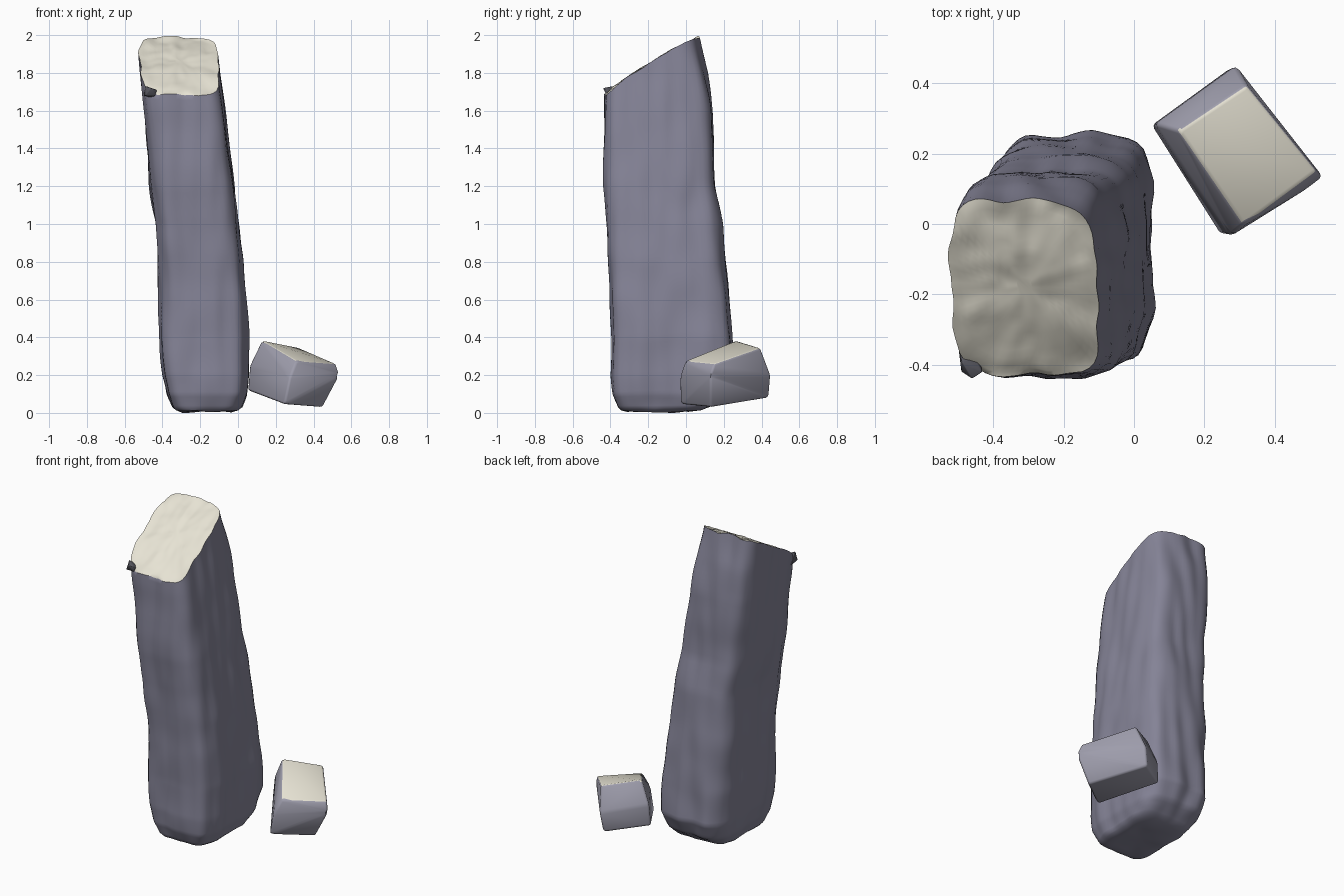
import bpy, bmesh, math
from mathutils import Vector, noise

if "Cube" in bpy.data.objects:
    bpy.data.objects.remove(bpy.data.objects["Cube"])

# Pillar outline by height: z, x min, x max, y min, y max
OUTLINE = [
    (0.0, -0.31, -0.02, -0.33, 0.03), (0.03, -0.345, 0.02, -0.355, 0.12),
    (0.1, -0.375, 0.045, -0.38, 0.21), (0.2, -0.395, 0.052, -0.39, 0.255),
    (0.4, -0.41, 0.055, -0.39, 0.24), (0.8, -0.425, 0.025, -0.405, 0.205),
    (1.0, -0.43, 0.0, -0.42, 0.19), (1.2, -0.46, -0.025, -0.435, 0.155),
    (1.6, -0.5, -0.075, -0.43, 0.135), (1.8, -0.515, -0.10, -0.425, 0.105),
    (2.0, -0.53, -0.115, -0.42, 0.065)]
TOP_SLOPE = [(-0.43, 1.68), (-0.3, 1.785), (-0.1, 1.91), (0.07, 1.995)]
SEG, ROWS = 80, 80


def material(name, *rgb):
    m = bpy.data.materials.new(name)
    m.diffuse_color = (*rgb, 1)
    m.use_nodes = True
    m.node_tree.nodes["Principled BSDF"].inputs["Base Color"].default_value = m.diffuse_color
    return m


SLATE = material("slate", 0.235, 0.23, 0.31)
PALE = material("pale_stone", 0.80, 0.77, 0.66)
ROCK = material("rock_grey", 0.34, 0.335, 0.41)
DARK = material("dark_chip", 0.10, 0.10, 0.12)


def lerp_table(table, t):
    t = max(table[0][0], min(table[-1][0], t))
    for a, b in zip(table, table[1:]):
        if t <= b[0]:
            f = (t - a[0]) / (b[0] - a[0])
            return [p + (q - p) * f for p, q in zip(a[1:], b[1:])]


def section_point(z, ang, scale=1.0):
    x0, x1, y0, y1 = lerp_table(OUTLINE, z)
    c, s = math.cos(ang), math.sin(ang)
    r = (abs(c) ** 4.8 + abs(s) ** 4.8) ** (-1 / 4.8) * scale
    return ((x0 + x1) / 2 + (x1 - x0) / 2 * c * r,
            (y0 + y1) / 2 + (y1 - y0) / 2 * s * r)


def top_height(x, y):
    bump = noise.noise(Vector((x * 9, y * 9, 3.3)))
    bump += 0.5 * noise.noise(Vector((x * 22, y * 22, 5.1)))
    return lerp_table(TOP_SLOPE, y)[0] + 0.014 * bump


def add_object(name, bm, angle, mats):
    bmesh.ops.recalc_face_normals(bm, faces=bm.faces)
    me = bpy.data.meshes.new(name)
    for m in mats:
        me.materials.append(m)
    bm.to_mesh(me)
    bm.free()
    ob = bpy.data.objects.new(name, me)
    bpy.context.collection.objects.link(ob)
    bpy.ops.object.select_all(action='DESELECT')
    ob.select_set(True)
    bpy.context.view_layer.objects.active = ob
    bpy.ops.object.shade_smooth_by_angle(angle=math.radians(angle))


# Leaning stone pillar: lofted rings with vertical weathering
bm = bmesh.new()
rings = []
angles = [2 * math.pi * i / SEG for i in range(SEG)]
for k in (0.15, 0.4, 0.7, 0.9):
    ring = []
    for a in angles:
        x, y = section_point(0.0, a, k)
        n = noise.noise(Vector((x * 8, y * 8, 0.7)))
        ring.append(bm.verts.new((x, y, 0.008 + 0.01 * n)))
    rings.append(ring)
for j in range(ROWS + 1):
    t = (j / ROWS) ** 1.3
    ring = []
    for a in angles:
        zt = 1.85
        for _ in range(4):
            x, y = section_point(zt, a)
            zt = top_height(x, y)
        z = 0.015 + t * (zt - 0.015)
        x, y = section_point(z, a)
        n = noise.noise(Vector((x * 12, y * 12, z * 1.8)))
        n += 0.6 * noise.noise(Vector((x * 5, y * 5, z * 5 + 9)))
        d = Vector((math.cos(a), math.sin(a))) * 0.015 * n
        ring.append(bm.verts.new((x + d.x, y + d.y, z)))
    rings.append(ring)
side_rings = len(rings) - 1
rim = [v.co.copy() for v in rings[-1]]
mid = sum(rim, Vector()) / SEG
for k in (0.95, 0.88, 0.8, 0.71, 0.62, 0.53, 0.44, 0.34, 0.23, 0.1):
    ring = []
    for p in rim:
        q = mid.lerp(p, k)
        ring.append(bm.verts.new((q.x, q.y, top_height(q.x, q.y))))
    rings.append(ring)
for r, (lo, hi) in enumerate(zip(rings, rings[1:])):
    for i in range(SEG):
        j = (i + 1) % SEG
        f = bm.faces.new((lo[i], lo[j], hi[j], hi[i]))
        f.material_index = int(r >= side_rings)
bm.faces.new(rings[0])
bm.faces.new(rings[-1]).material_index = 1
low = min(v.co.z for v in bm.verts)
for v in bm.verts:
    v.co.z -= low * max(0.0, 1 - v.co.z / 0.3)
add_object("stone_pillar", bm, 45, (SLATE, PALE))


def hull_rock(name, points, bevel, mats):
    bm = bmesh.new()
    for p in points:
        bm.verts.new(p)
    bmesh.ops.convex_hull(bm, input=bm.verts[:])
    loose = [v for v in bm.verts if not v.link_faces]
    bmesh.ops.delete(bm, geom=loose, context='VERTS')
    bmesh.ops.dissolve_limit(bm, angle_limit=math.radians(8),
                             verts=bm.verts[:], edges=bm.edges[:])
    bmesh.ops.bevel(bm, geom=bm.edges[:], offset=bevel, segments=2,
                    profile=0.5, affect='EDGES')
    bmesh.ops.recalc_face_normals(bm, faces=bm.faces)
    for f in bm.faces:
        f.material_index = int(len(mats) > 1 and f.normal.z > 0.75)
    add_object(name, bm, 50, mats)


# Tilted fallen rock beside the base: top, waist and bottom corners
hull_rock("fallen_rock", [
    (0.125, 0.265, 0.385), (0.32, 0.395, 0.345), (0.52, 0.15, 0.26), (0.31, -0.005, 0.275),
    (0.06, 0.285, 0.25), (0.29, 0.45, 0.2), (0.54, 0.13, 0.2), (0.275, -0.035, 0.19),
    (0.05, 0.28, 0.12), (0.27, 0.44, 0.08), (0.45, 0.13, 0.03), (0.245, -0.03, 0.045)],
    0.012, (ROCK, PALE))

# Small chip on the top front left corner
hull_rock("corner_chip", [
    (-0.49, -0.39, 1.73), (-0.45, -0.38, 1.71), (-0.43, -0.42, 1.71), (-0.46, -0.44, 1.72),
    (-0.50, -0.34, 1.68), (-0.44, -0.37, 1.66), (-0.44, -0.42, 1.68), (-0.49, -0.42, 1.68)],
    0.003, (DARK,))
